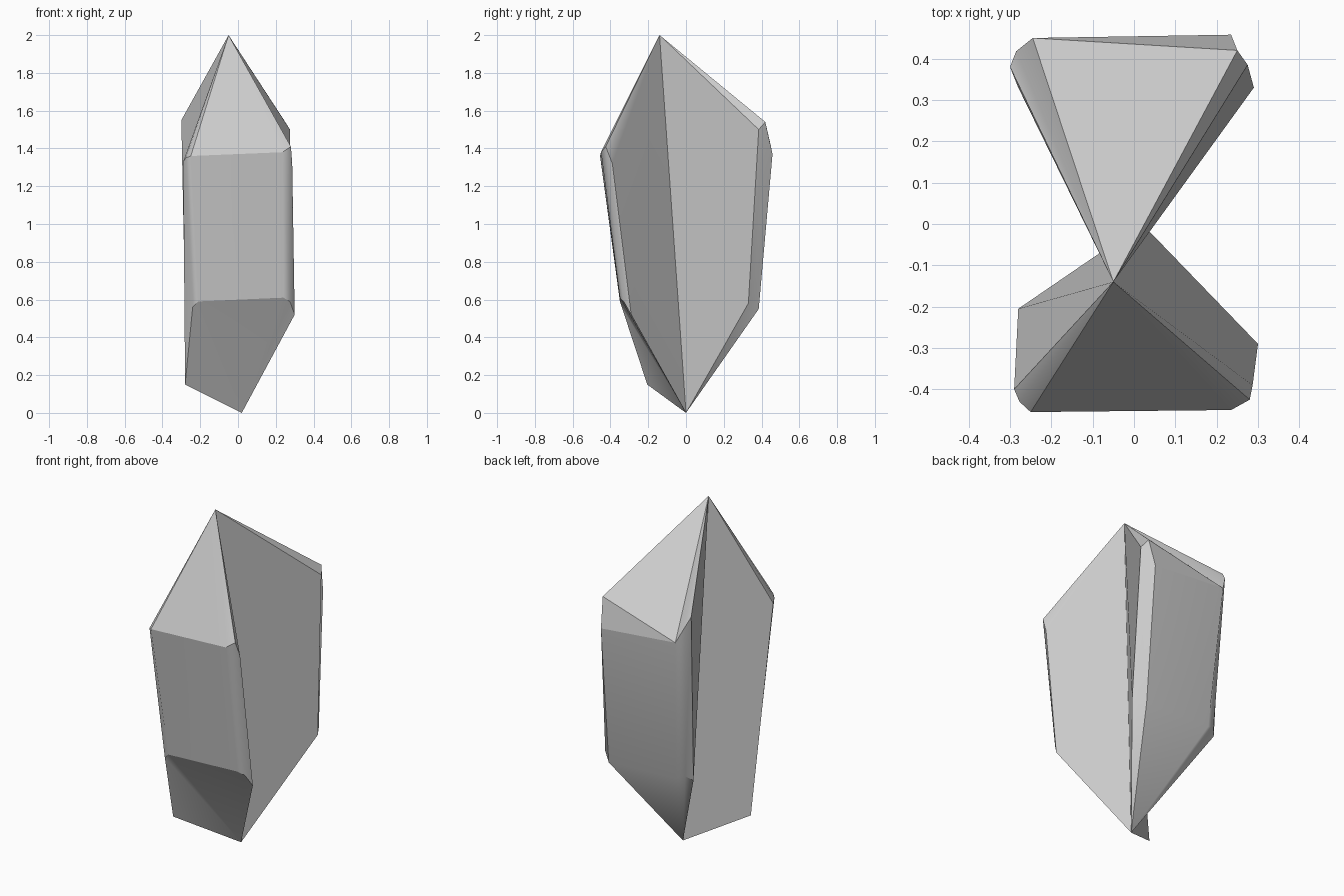
import bpy
import bmesh
from math import radians

default_cube = bpy.data.objects.get("Cube")
if default_cube:
    bpy.data.objects.remove(default_cube, do_unlink=True)

stone = bpy.data.materials.new("pale grey stone")
stone.use_nodes = True
stone_colour = (0.6, 0.6, 0.6, 1.0)
stone.diffuse_color = stone_colour
stone.node_tree.nodes["Principled BSDF"].inputs["Base Color"].default_value = stone_colour

# Both shards share the slanted spine between these two tips
TOP_TIP = (-0.05, -0.14, 2.0)
BOTTOM_TIP = (0.02, 0.0, 0.0)


def build_shard(name, upper, lower, cap, fillers=(), sharp_base=True):
    """Wedge from the spine out to a rounded face between two rings of points."""
    bm = bmesh.new()
    top = bm.verts.new(TOP_TIP)
    bottom = bm.verts.new(BOTTOM_TIP)
    up = [bm.verts.new(p) for p in upper]
    low = [bm.verts.new(p) for p in lower]

    # Pointed crown
    for a, b in zip(cap, cap[1:]):
        bm.faces.new((top, up[a], up[b]))
    for filler in fillers:
        bm.faces.new([up[i] for i in filler])

    # Broad outer face with rounded corners, and pointed base
    for i in range(len(up) - 1):
        bm.faces.new((up[i], up[i + 1], low[i + 1], low[i]))
        bm.faces.new((bottom, low[i], low[i + 1]))

    # Flat sides running in to the spine
    for end in (0, -1):
        bm.faces.new((top, up[end], low[end], bottom))

    bmesh.ops.recalc_face_normals(bm, faces=bm.faces[:])
    for edge in bm.edges:
        on_crown = all(v in up for v in edge.verts)
        on_base = all(v in low for v in edge.verts)
        if on_crown or (on_base and sharp_base):
            edge.smooth = False

    mesh = bpy.data.meshes.new(name)
    bm.to_mesh(mesh)
    bm.free()
    mesh.materials.append(stone)
    shard = bpy.data.objects.new(name, mesh)
    bpy.context.collection.objects.link(shard)
    bpy.ops.object.select_all(action="DESELECT")
    shard.select_set(True)
    bpy.context.view_layer.objects.active = shard
    bpy.ops.object.shade_smooth_by_angle(angle=radians(40), keep_sharp_edges=True)
    weighted = shard.modifiers.new("flat_broad_faces", "WEIGHTED_NORMAL")
    weighted.keep_sharp = True
    return shard


# Front shard, with its left-hand base corner reaching far down
build_shard(
    "front_shard",
    upper=[(-0.29, -0.40, 1.33), (-0.277, -0.43, 1.35), (-0.25, -0.455, 1.36),
           (0.235, -0.45, 1.38), (0.28, -0.425, 1.41), (0.287, -0.39, 1.32)],
    lower=[(-0.28, -0.205, 0.15), (-0.24, -0.34, 0.56), (-0.21, -0.35, 0.59),
           (0.24, -0.35, 0.61), (0.275, -0.33, 0.59), (0.30, -0.29, 0.52)],
    cap=range(6),
)

# Back shard, with a slanted facet where its crown meets the broad face
build_shard(
    "back_shard",
    upper=[(-0.30, 0.38, 1.55), (-0.285, 0.418, 1.5), (-0.245, 0.45, 1.41),
           (0.235, 0.458, 1.37), (0.25, 0.42, 1.54), (0.275, 0.385, 1.5)],
    lower=[(-0.28, 0.33, 0.56), (-0.25, 0.365, 0.59), (-0.20, 0.38, 0.57),
           (0.235, 0.385, 0.55), (0.272, 0.365, 0.6), (0.29, 0.33, 0.58)],
    cap=(0, 1, 2, 4, 5),
    fillers=[(2, 3, 4)],
    sharp_base=False,
)
